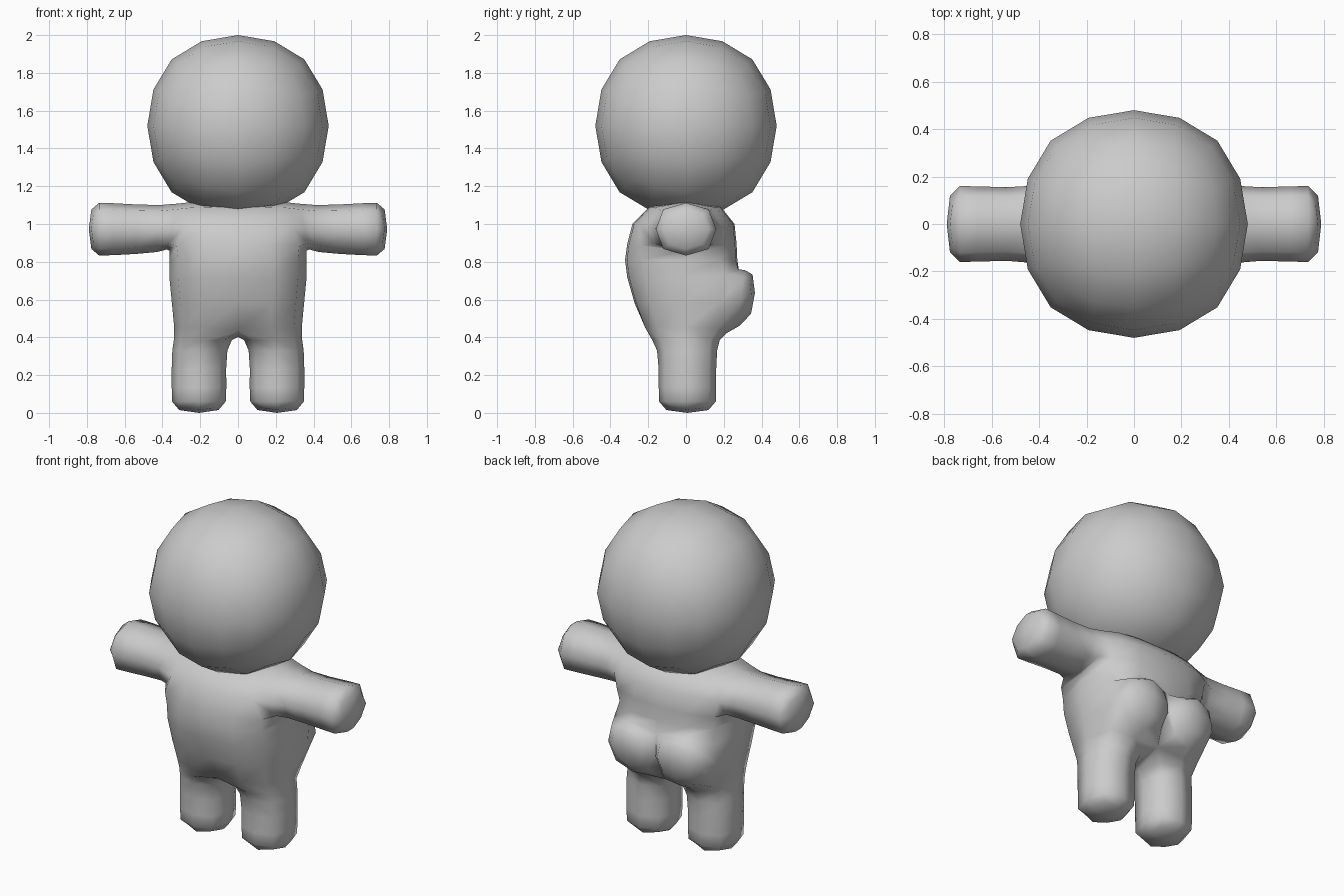
import bpy, bmesh

if "Cube" in bpy.data.objects:
    bpy.data.objects.remove(bpy.data.objects["Cube"])

skin = bpy.data.materials.new("plain grey")
skin.diffuse_color = (0.6, 0.6, 0.6, 1)
skin.use_nodes = True
skin.node_tree.nodes["Principled BSDF"].inputs["Base Color"].default_value = skin.diffuse_color


def finish(bm, name, levels):
    """Turn a cage into a smooth subdivided object."""
    bmesh.ops.recalc_face_normals(bm, faces=bm.faces[:])
    for f in bm.faces:
        f.smooth = True
    mesh = bpy.data.meshes.new(name)
    bm.to_mesh(mesh)
    bm.free()
    mesh.materials.append(skin)
    obj = bpy.data.objects.new(name, mesh)
    bpy.context.collection.objects.link(obj)
    sub = obj.modifiers.new("Subdivision", 'SUBSURF')
    sub.levels = sub.render_levels = levels
    sub.use_limit_surface = False
    return obj


# Head: rounded cube
bm = bmesh.new()
bmesh.ops.create_cube(bm, size=1.093)
head = finish(bm, "head", 2)
head.location.z = 1.52

# Body cage: z, half width, front y, back y
bm = bmesh.new()
levels = [(0.42, 0.33, -0.225, 0.21),
          (0.74, 0.37, -0.335, 0.28),
          (0.88, 0.355, -0.33, 0.28),
          (1.12, 0.25, -0.255, 0.25)]
rows = []
for z, w, f, b in levels:
    pts = [(-w, f * .88), (0, f), (w, f * .88), (w, b * .88), (0, b), (-w, b * .88)]
    rows.append([bm.verts.new((x, y, z)) for x, y in pts])

# Torso walls, leaving openings for arms and buttocks
openings = {(2, 2), (2, 5), (0, 3), (0, 4)}
for r in range(3):
    for i in range(6):
        if (r, i) not in openings:
            j = (i + 1) % 6
            bm.faces.new((rows[r][i], rows[r][j], rows[r + 1][j], rows[r + 1][i]))
top = rows[3]
bm.faces.new((top[0], top[1], top[4], top[5]))
bm.faces.new((top[1], top[2], top[3], top[4]))


def limb(root, rings, side):
    """Extrude a four-sided opening through rings and cap the end."""
    mirror = (2, 1, 0, 5, 4, 3)
    prev = [rows[r][i if side > 0 else mirror[i]] for r, i in root]
    for ring in rings:
        cur = [bm.verts.new((side * x, y, z)) for x, y, z in ring]
        for k in range(4):
            n = (k + 1) % 4
            bm.faces.new((prev[k], prev[n], cur[n], cur[k]))
        prev = cur
    bm.faces.new(prev)


def arm_ring(x, h, lo, hi):
    return [(x, -h, lo), (x, h, lo), (x, h, hi), (x, -h, hi)]


def leg_ring(z, x0, x1, y0, y1):
    return [(x0, y0, z), (x1, y0, z), (x1, y1, z), (x0, y1, z)]


for side in (1, -1):
    # Arm
    limb([(2, 2), (2, 3), (3, 3), (3, 2)],
         [arm_ring(0.40, 0.15, 0.85, 1.095),
          arm_ring(0.68, 0.16, 0.833, 1.112),
          arm_ring(0.79, 0.16, 0.833, 1.112)], side)
    # Leg
    limb([(0, 1), (0, 2), (0, 3), (0, 4)],
         [leg_ring(0.35, 0.065, 0.35, -0.145, 0.16),
          leg_ring(0.12, 0.06, 0.352, -0.145, 0.16),
          leg_ring(0.0, 0.07, 0.345, -0.14, 0.155)], side)
    # Buttock
    limb([(0, 4), (0, 3), (1, 3), (1, 4)],
         [[(0.02, 0.365, 0.50), (0.29, 0.365, 0.50),
           (0.29, 0.365, 0.77), (0.02, 0.365, 0.77)]], side)

finish(bm, "body", 1)
